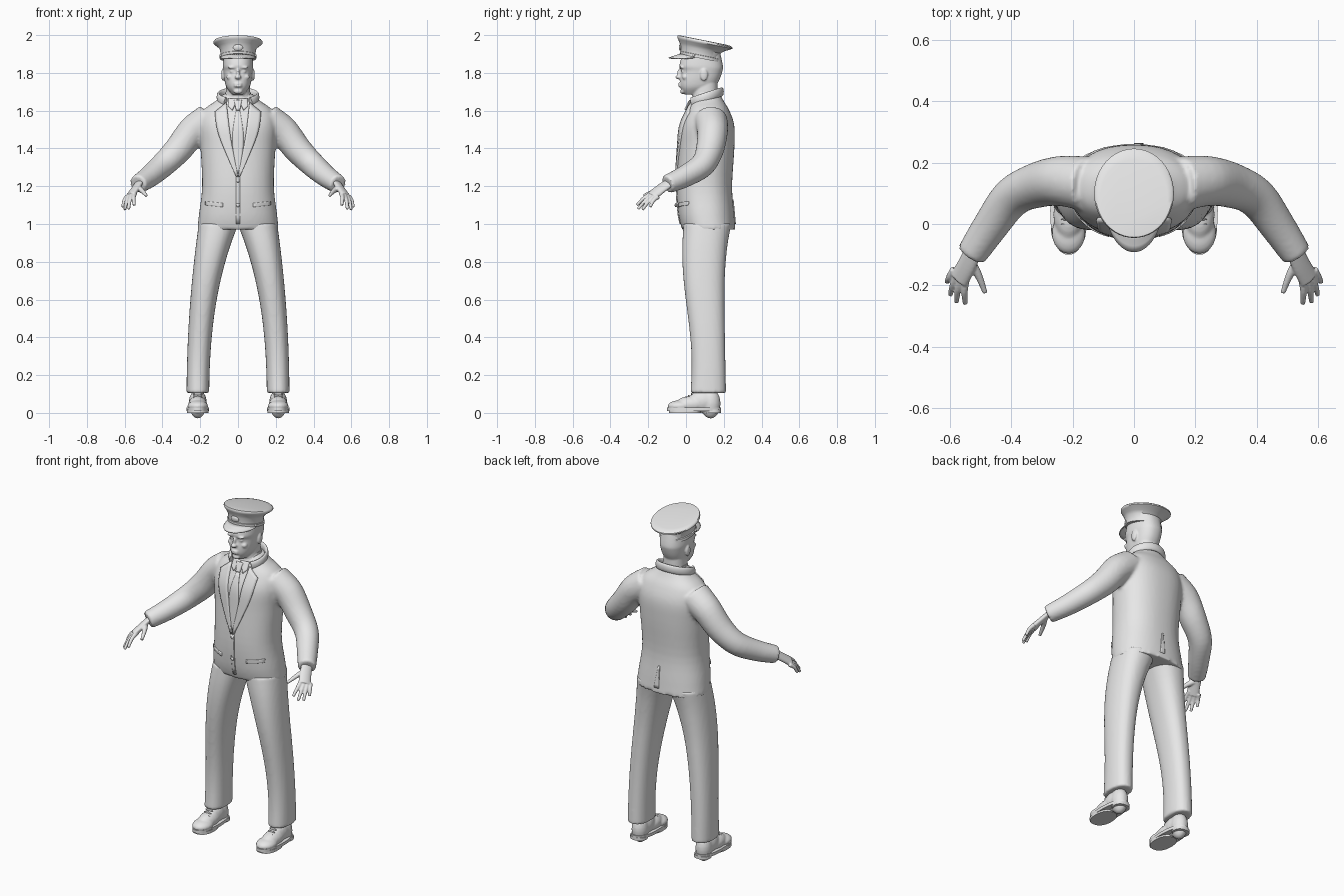
import bpy, bmesh, math
from math import sin, cos, pi, radians
from mathutils import Vector, Matrix

if "Cube" in bpy.data.objects:
    bpy.data.objects.remove(bpy.data.objects["Cube"])

GREY = (.8, .8, .8, 1)
material = bpy.data.materials.new("plain_grey")
material.use_nodes = True
material.diffuse_color = GREY
for node in material.node_tree.nodes:
    if node.type == 'BSDF_PRINCIPLED':
        node.inputs["Base Color"].default_value = GREY

SIDES = {"left": 1, "right": -1}


def finish(name, bm, voxel=None, soften=3):
    """Turn a bmesh into a smooth object; voxel fuses overlapping volumes."""
    bmesh.ops.recalc_face_normals(bm, faces=bm.faces[:])
    mesh = bpy.data.meshes.new(name)
    bm.to_mesh(mesh)
    bm.free()
    mesh.materials.append(material)
    mesh.shade_smooth()
    obj = bpy.data.objects.new(name, mesh)
    bpy.context.scene.collection.objects.link(obj)
    if voxel:
        fuse = obj.modifiers.new("fuse", 'REMESH')
        fuse.mode, fuse.voxel_size, fuse.use_smooth_shade = 'VOXEL', voxel, True
        smooth = obj.modifiers.new("soften", 'SMOOTH')
        smooth.factor, smooth.iterations = .5, soften
    else:
        mesh.set_sharp_from_angle(angle=radians(45))
    return obj


def thicken(obj, amount):
    solid = obj.modifiers.new("thickness", 'SOLIDIFY')
    solid.thickness, solid.offset = amount, 0


def spline(rings, steps):
    """Add in-between rings along a smooth curve through the given ones."""
    last, out = len(rings) - 1, []
    for i in range(last):
        before, start, end, after = (rings[min(max(i + k, 0), last)] for k in (-1, 0, 1, 2))
        for t in (s / steps for s in range(steps)):
            out.append([b + ((c - a) + ((a * 2 - b * 5 + c * 4 - d) + ((b - c) * 3 + d - a) * t) * t) * (t / 2)
                        for a, b, c, d in zip(before, start, end, after)])
    return out + [rings[last]]


def loft(bm, rings, side=1, steps=1):
    """Skin closed rings and cap both ends; side=-1 mirrors in x."""
    loops = [[bm.verts.new((p.x * side, p.y, p.z)) for p in ring] for ring in spline(rings, steps)]
    for low, high in zip(loops, loops[1:]):
        for i in range(len(low)):
            bm.faces.new((low[i - 1], low[i], high[i], high[i - 1]))
    bm.faces.new(loops[0])
    bm.faces.new(loops[-1])


def ring(z, half, front, back, x=0, power=2.3, sides=48):
    """Level rounded outline from its half width and its front and back depth."""
    def bulge(v):
        return math.copysign(abs(v) ** (2 / power), v)
    middle, depth = (front + back) / 2, (back - front) / 2
    angles = (2 * pi * i / sides for i in range(sides))
    return [Vector((x + half * bulge(cos(a)), middle + depth * bulge(sin(a)), z)) for a in angles]


def tube(bm, path, start, end, side=1, flat=1, up=(0, 0, 1), steps=4, sides=20):
    """Tapering tube along a path; flat scales the second cross axis."""
    points, rings = [Vector(p) for p in path], []
    last = len(points) - 1
    for i, point in enumerate(points):
        along = (points[min(i + 1, last)] - points[max(i - 1, 0)]).normalized()
        across = along.cross(Vector(up)).normalized()
        radius = start + (end - start) * i / last
        over = across.cross(along) * flat
        angles = (2 * pi * k / sides for k in range(sides))
        rings.append([point + (across * cos(a) + over * sin(a)) * radius for a in angles])
    loft(bm, rings, side, steps)


def blob(bm, at, size):
    bmesh.ops.create_uvsphere(bm, u_segments=20, v_segments=12, radius=1,
                              matrix=Matrix.Translation(at) @ Matrix.Diagonal((*size, 1)))


# Jacket: torso and sleeves fused together
bm = bmesh.new()
loft(bm, [ring(z=.97, half=.215, front=-.02, back=.262),
          ring(z=1.05, half=.207, front=-.04, back=.255),
          ring(z=1.2, half=.19, front=-.05, back=.244),
          ring(z=1.4, half=.198, front=-.04, back=.256),
          ring(z=1.52, half=.206, front=-.03, back=.256),
          ring(z=1.6, half=.185, front=.005, back=.23),
          ring(z=1.65, half=.12, front=.03, back=.2),
          ring(z=1.69, half=.075, front=.05, back=.18)], steps=4)
for side in SIDES.values():
    tube(bm, [(.15, .13, 1.55), (.24, .14, 1.49), (.32, .125, 1.39), (.4, .085, 1.31), (.47, -.01, 1.25),
              (.53, -.1, 1.21)], start=.09, end=.05, side=side)
jacket = finish("jacket", bm, voxel=.01, soften=4)


def plate(name, inner, outer, thick, side=1, back=False, steps=5):
    """Cloth plate between two edges of (x, z) points, wrapped onto the jacket."""
    edges = [spline([[Vector(p)] for p in edge], steps) for edge in (inner, outer)]
    bm, rows = bmesh.new(), []
    for (a,), (b,) in zip(*edges):
        spots = (a.lerp(b, k / steps) for k in range(steps + 1))
        rows.append([bm.verts.new((p.x * side, .5 if back else -.5, p.y)) for p in spots])
    for low, high in zip(rows, rows[1:]):
        for k in range(steps):
            bm.faces.new((low[k], low[k + 1], high[k + 1], high[k]))
    obj = finish(name, bm)
    wrap = obj.modifiers.new("wrap", 'SHRINKWRAP')
    wrap.target, wrap.wrap_method, wrap.use_project_y = jacket, 'PROJECT', True
    wrap.use_positive_direction, wrap.use_negative_direction = not back, back
    thicken(obj, thick)


# Lapels, pocket flaps and shirt collar wings
for tag, side in SIDES.items():
    plate(tag + "_lapel", inner=[(0, 1.25), (.04, 1.47), (.06, 1.64)],
          outer=[(.01, 1.25), (.1, 1.47), (.12, 1.59)], thick=.02, side=side)
    plate(tag + "_pocket_flap", inner=[(.08, 1.11), (.17, 1.12)],
          outer=[(.08, 1.09), (.17, 1.1)], thick=.01, side=side)
    plate(tag + "_collar_wing", inner=[(0, 1.66), (.03, 1.6)],
          outer=[(.05, 1.66), (.05, 1.62)], thick=.02, side=side)

# Tie, front edge, back vent and buttons
plate("tie_knot", inner=[(-.02, 1.65), (-.01, 1.6)], outer=[(.02, 1.65), (.01, 1.6)], thick=.03)
plate("tie", inner=[(-.01, 1.6), (-.03, 1.45), (-.01, 1.27)],
      outer=[(.01, 1.6), (.03, 1.45), (.01, 1.27)], thick=.01)
plate("front_edge", inner=[(-.01, 1.25), (-.01, 1)], outer=[(.01, 1.25), (.01, 1)], thick=.01)
plate("back_vent", inner=[(0, 1.13), (0, 1)], outer=[(.01, 1.13), (.03, 1)], thick=.01, back=True)
bm = bmesh.new()
for z in (1.23, 1.1):
    blob(bm, at=(0, -.054, z), size=(.01, .006, .01))
finish("jacket_buttons", bm)

# Collars around the neck
bm = bmesh.new()
angles = [radians(a) for a in range(-50, 231, 20)]
tube(bm, [(.103 * cos(a), .1 + .09 * sin(a), 1.67 + .03 * sin(a)) for a in angles], start=.01, end=.01, flat=2.4)
finish("jacket_collar", bm)
bm = bmesh.new()
loft(bm, [ring(z=1.63, half=.08, front=.02, back=.18), ring(z=1.7, half=.066, front=.045, back=.168)])
finish("shirt_collar", bm)

# Trousers: two legs, fused at the hips
bm = bmesh.new()
for side in SIDES.values():
    heights = [.105 + .1 * i for i in range(10)]
    loft(bm, [ring(z, half=.06 + .045 * z ** 3, front=.005 + .025 * cos(pi * (z - .25) / .6),
                   back=.2 + .04 * z ** 6 + .02 * max(0, .7 - z), x=.213 - .11 * z ** 2.5)
              for z in heights], side, steps=3)
finish("trousers", bm, voxel=.01)

# Shoes: upper, sole with heel, and laces
FOOT = .213
for tag, side in SIDES.items():
    x = FOOT * side
    bm = bmesh.new()
    blob(bm, at=(x, -.03, .035), size=(.055, .068, .032))
    blob(bm, at=(x, .03, .045), size=(.05, .085, .045))
    blob(bm, at=(x, .09, .06), size=(.047, .08, .06))
    blob(bm, at=(x, .13, .05), size=(.046, .053, .08))
    finish(tag + "_shoe", bm, voxel=.006)
    bm = bmesh.new()
    for low, half, front, back in ((.01, .06, -.1, .186), (0, .058, -.09, .08), (0, .048, .1, .186)):
        loft(bm, [ring(z, half, front, back, FOOT) for z in (low, low + .018)], side)
    finish(tag + "_shoe_sole", bm)
    bm = bmesh.new()
    for step in range(3):
        blob(bm, at=(x, .015 * step, .08 + .01 * step), size=(.025, .004, .006))
    finish(tag + "_shoe_laces", bm)

# Hands: palm, four fingers and thumb fused together
for tag, side in SIDES.items():
    bm = bmesh.new()
    tube(bm, [(.522, -.085, 1.22), (.545, -.135, 1.185), (.57, -.18, 1.148)],
         start=.032, end=.036, side=side, flat=.5, up=(.7, -.4, .6))
    for i in range(4):
        root = Vector((.547, -.175, 1.163)).lerp(Vector((.586, -.148, 1.145)), i / 3)
        tip = Vector((.55, -.26, 1.1)).lerp(Vector((.61, -.19, 1.09)), i / 3)
        tip += Vector((.01, -.02, -.02)) * sin(pi * i / 3)
        knuckle = root.lerp(tip, .5) + Vector((.004, -.004, .006))
        tube(bm, [root, knuckle, tip], start=.013, end=.008, side=side)
    tube(bm, [(.537, -.12, 1.195), (.508, -.165, 1.176), (.485, -.224, 1.15)], start=.018, end=.008, side=side)
    finish(tag + "_hand", bm, voxel=.004, soften=2)

# Head: skull, neck and face features fused together
bm = bmesh.new()
loft(bm, [ring(z=1.685, half=.03, front=-.005, back=.07),
          ring(z=1.72, half=.059, front=-.028, back=.145),
          ring(z=1.76, half=.071, front=-.032, back=.175),
          ring(z=1.81, half=.077, front=-.026, back=.193),
          ring(z=1.84, half=.08, front=-.035, back=.195),
          ring(z=1.91, half=.075, front=-.015, back=.18)], steps=4)
loft(bm, [ring(z=1.6, half=.068, front=.03, back=.17), ring(z=1.79, half=.06, front=.04, back=.165)])
blob(bm, at=(0, -.038, 1.778), size=(.017, .018, .012))
blob(bm, at=(0, -.032, 1.798), size=(.009, .015, .026))
for z in (1.73, 1.742):
    blob(bm, at=(0, -.03, z), size=(.022, .012, .006))
blob(bm, at=(0, -.017, 1.702), size=(.024, .014, .014))
for side in SIDES.values():
    blob(bm, at=(side * .032, -.022, 1.829), size=(.024, .013, .007))
    blob(bm, at=(side * .031, -.014, 1.808), size=(.013, .012, .008))
    blob(bm, at=(side * .042, -.003, 1.778), size=(.02, .018, .016))
    blob(bm, at=(side * .08, .095, 1.79), size=(.009, .02, .033))
finish("head", bm, voxel=.005, soften=2)


# Cap: band and crown, peak and badge, all leaning back
def lean(bm):
    for v in bm.verts:
        v.co.z += .2 * (.1 - v.co.y)


def cap_ring(z, radius):
    middle = .08 + .67 * (radius - .1)
    return ring(z, radius, middle - 1.12 * radius, middle + 1.12 * radius, power=2)


bm = bmesh.new()
loft(bm, [cap_ring(z, radius) for z, radius in (
    (1.872, .097), (1.888, .097), (1.89, .093), (1.92, .095), (1.935, .106), (1.95, .123),
    (1.957, .13), (1.964, .13), (1.97, .125), (1.972, .11))])
lean(bm)
finish("cap", bm)

bm, rows = bmesh.new(), []
for angle in range(-75, 76, 6):
    a = radians(angle)
    reach = .062 * max(0, cos(a * 1.2)) ** .7
    spread = [reach * k / 3 for k in range(4)]
    rows.append([bm.verts.new(((.092 + .3 * d) * sin(a), .08 - (.109 + d) * cos(a), 1.874 - .55 * d))
                 for d in spread])
for low, high in zip(rows, rows[1:]):
    for k in range(3):
        bm.faces.new((low[k], low[k + 1], high[k + 1], high[k]))
lean(bm)
thicken(finish("cap_peak", bm), .006)

bm = bmesh.new()
blob(bm, at=(0, -.03, 1.908), size=(.026, .008, .017))
for side in SIDES.values():
    blob(bm, at=(side * .09, .04, 1.881), size=(.009, .007, .007))
lean(bm)
finish("cap_badge_and_studs", bm)
